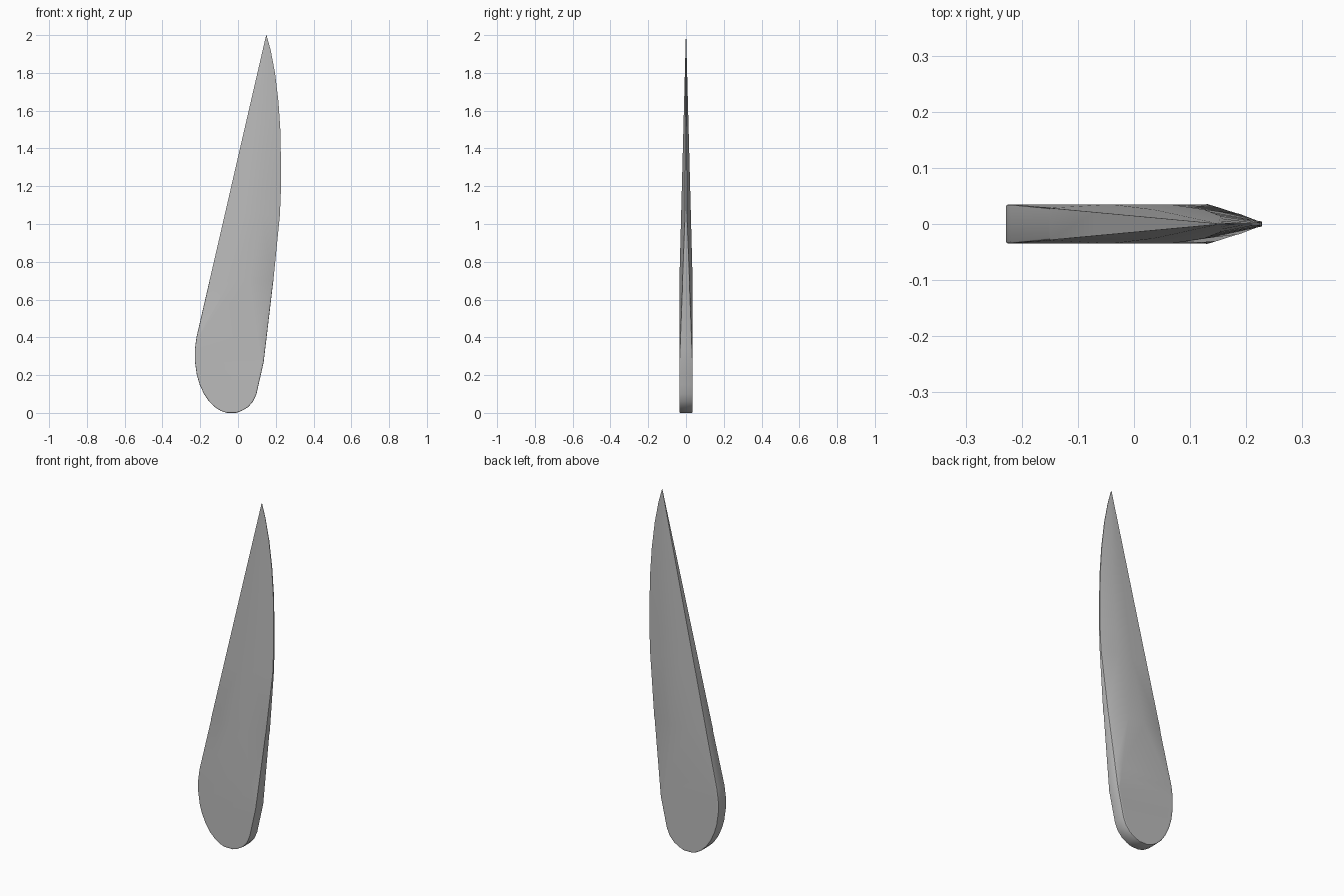
import bpy, bmesh

if "Cube" in bpy.data.objects:
    bpy.data.objects.remove(bpy.data.objects["Cube"])

HALF = 0.035  # half thickness of the root


def lerp(table, z):
    """Piecewise linear lookup of (z, value) pairs."""
    for (z0, v0), (z1, v1) in zip(table, table[1:]):
        if z <= z1:
            return v0 + (v1 - v0) * (z - z0) / (z1 - z0)
    return table[-1][1]


# Outline seen from the front
left = [(0, -.06), (.01, -.09), (.03, -.122), (.06, -.153), (.1, -.18), (.15, -.203),
        (.2, -.218), (.27, -.228), (.34, -.228), (.4, -.22), (2, .149)]
right = [(0, -.01), (.01, .018), (.03, .053), (.06, .08), (.1, .098), (.27, .136),
         (.7, .187), (1.05, .222), (1.2, .228), (1.35, .227), (1.5, .224),
         (1.65, .214), (1.8, .196), (1.92, .173), (2, .151)]
# Ridges bounding the thick middle
ridge_l = [(.4, -.205), (.7, -.04), (1.05, .035), (1.5, .09), (2, .1497)]
ridge_r = [(.27, .122), (.7, .065), (1.05, .125), (1.5, .155), (2, .1503)]
# Half thickness along the height
thick_l = [(0, HALF), (.4, HALF), (2, .0008)]
thick_m = [(0, HALF), (.7, HALF), (2, .0008)]
thick_r = [(0, HALF), (.27, HALF), (1.05, .005), (2, .0008)]

rows = sorted({z for t in (left, right, ridge_l, ridge_r) for z, _ in t})
bm = bmesh.new()
rings = []
for z in rows:
    xl, xr = lerp(left, z), lerp(right, z)
    a = xl + .012 if z <= .4 else lerp(ridge_l, z)
    b = xr - .012 if z <= .27 else lerp(ridge_r, z)
    sec = [(xl, lerp(thick_l, z)), (a, lerp(thick_m, z)),
           (b, lerp(thick_m, z)), (xr, lerp(thick_r, z))]
    ring = [(x, -t) for x, t in sec] + [(x, t) for x, t in reversed(sec)]
    rings.append([bm.verts.new((x, y, z)) for x, y in ring])

for lo, hi in zip(rings, rings[1:]):
    for i in range(8):
        j = (i + 1) % 8
        bm.faces.new((lo[i], lo[j], hi[j], hi[i]))
bm.faces.new(list(reversed(rings[0])))
bm.faces.new(rings[-1])
bm.normal_update()

# Softened rim around the thick part
rim = []
for lo, hi in zip(rings, rings[1:]):
    if hi[0].co.z <= .75:
        rim += [bm.edges.get((lo[i], hi[i])) for i in (0, 3, 4, 7)]
rim += [bm.edges.get((rings[0][i], rings[0][i + 1])) for i in (0, 1, 2, 4, 5, 6)]
bmesh.ops.bevel(bm, geom=rim, offset=.004, segments=2, profile=.5,
                affect='EDGES', clamp_overlap=False)
bmesh.ops.recalc_face_normals(bm, faces=bm.faces)

mesh = bpy.data.meshes.new("blade")
bm.to_mesh(mesh)
bm.free()
blade = bpy.data.objects.new("blade", mesh)
bpy.context.collection.objects.link(blade)

mat = bpy.data.materials.new("plain grey")
mat.diffuse_color = (.5, .5, .5, 1)
mat.use_nodes = True
mat.node_tree.nodes["Principled BSDF"].inputs["Base Color"].default_value = mat.diffuse_color
mesh.materials.append(mat)

bpy.context.view_layer.objects.active = blade
blade.select_set(True)
bpy.ops.object.shade_smooth_by_angle(angle=0.6)
